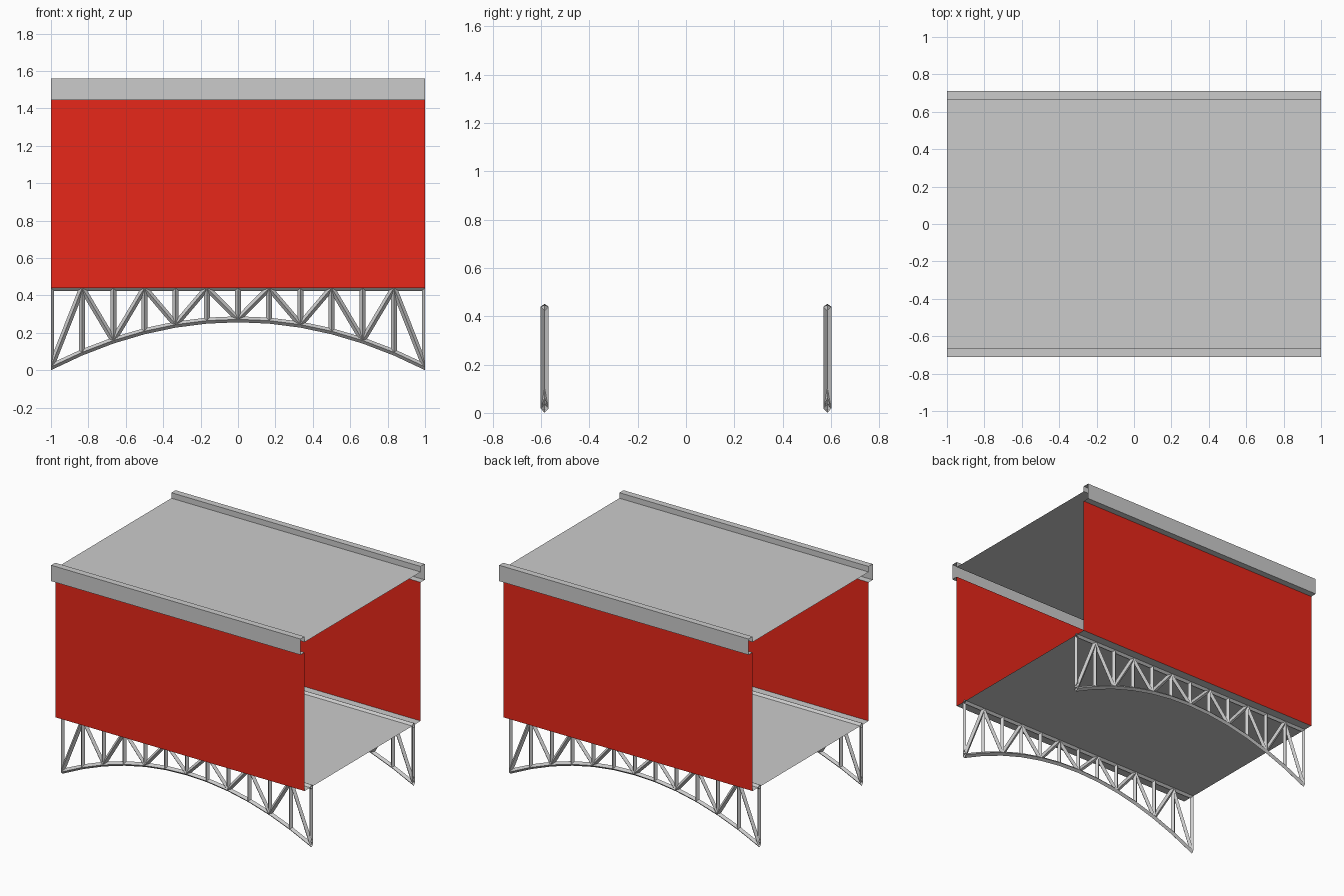
import bpy, bmesh
from mathutils import Vector

if "Cube" in bpy.data.objects:
    bpy.data.objects.remove(bpy.data.objects["Cube"])

R = 0.016          # half width of the diamond-section truss members
DECK = 0.44        # deck level
WALL_TOP = 1.445
ROOF = 1.52
TOP = 1.56
WALL_Y = 0.665
EAVE_Y = 0.712
TRUSS_Y = 0.585


def finish(bm, name, mirror=False, color=None):
    me = bpy.data.meshes.new(name)
    bm.to_mesh(me)
    bm.free()
    ob = bpy.data.objects.new(name, me)
    bpy.context.collection.objects.link(ob)
    if mirror:
        m = ob.modifiers.new("Mirror", 'MIRROR')
        m.use_axis = (False, True, False)
        m.use_mirror_merge = False
    if color:
        mat = bpy.data.materials.new(name + "_paint")
        mat.diffuse_color = color
        mat.use_nodes = True
        mat.node_tree.nodes["Principled BSDF"].inputs["Base Color"].default_value = mat.diffuse_color
        me.materials.append(mat)
    return ob


def sheet(name, profile, **kw):
    """Extrude an open (y, z) profile along the full length in x."""
    bm = bmesh.new()
    left = [bm.verts.new((-1, y, z)) for y, z in profile]
    right = [bm.verts.new((1, y, z)) for y, z in profile]
    for i in range(len(profile) - 1):
        bm.faces.new((left[i], right[i], right[i + 1], left[i + 1]))
    return finish(bm, name, **kw)


def skin(bm, rings):
    """Join successive four-point rings into an open tube."""
    rings = [[bm.verts.new(p) for p in ring] for ring in rings]
    for a, b in zip(rings, rings[1:]):
        for i in range(4):
            j = (i + 1) % 4
            bm.faces.new((a[i], a[j], b[j], b[i]))


def member(bm, p, q, trim=0.0):
    """Straight diamond tube; trim notches the top end over the chord."""
    p, q = (Vector((v[0], -TRUSS_Y, v[1])) for v in (p, q))
    d = (q - p).normalized()
    side = Vector((0, R, 0))
    flat = d.cross(Vector((0, 1, 0))) * R
    rings = []
    for c, t in ((p, 0.0), (q, trim)):
        rings.append([c + side, c + flat - d * t, c - side, c - flat - d * t])
    skin(bm, rings)


def arch(x):
    return 0.018 + 0.254 * (1 - x * x)


# covered shell: painted walls, boxed eaves, flat roof and deck
sheet("side_walls", [(-WALL_Y, DECK), (-WALL_Y, WALL_TOP)], mirror=True,
      color=(0.8, 0.02, 0.01, 1))
sheet("eaves", [(-WALL_Y, WALL_TOP), (-EAVE_Y, WALL_TOP), (-EAVE_Y, TOP),
                (-WALL_Y, TOP), (-WALL_Y, ROOF)], mirror=True)
sheet("roof", [(-WALL_Y, ROOF), (WALL_Y, ROOF)])
sheet("deck", [(-WALL_Y, DECK), (WALL_Y, DECK)])

# arched truss under each side
bm = bmesh.new()
xs = [-1 + i / 6 for i in range(13)]

# top chord
member(bm, (-1, DECK), (1, DECK))

# arched bottom chord with mitred joints
rings = []
for x in xs:
    h = R * (1 + (0.508 * x) ** 2) ** 0.5
    z = arch(x)
    rings.append([(x, -TRUSS_Y + R, z), (x, -TRUSS_Y, z - h),
                  (x, -TRUSS_Y - R, z), (x, -TRUSS_Y, z + h)])
skin(bm, rings)

# posts and zigzag diagonals
for i, x in enumerate(xs):
    member(bm, (x, arch(x)), (x, DECK), trim=R)
    if i % 2:
        for foot in (xs[i - 1], xs[i + 1]):
            member(bm, (foot, arch(foot)), (x, DECK))

# cut the end members flush with the shell
bmesh.ops.recalc_face_normals(bm, faces=bm.faces)
for s in (-1, 1):
    bmesh.ops.bisect_plane(bm, geom=bm.verts[:] + bm.edges[:] + bm.faces[:],
                           plane_co=(s, 0, 0), plane_no=(s, 0, 0),
                           clear_outer=True)
finish(bm, "arched_trusses", mirror=True)
